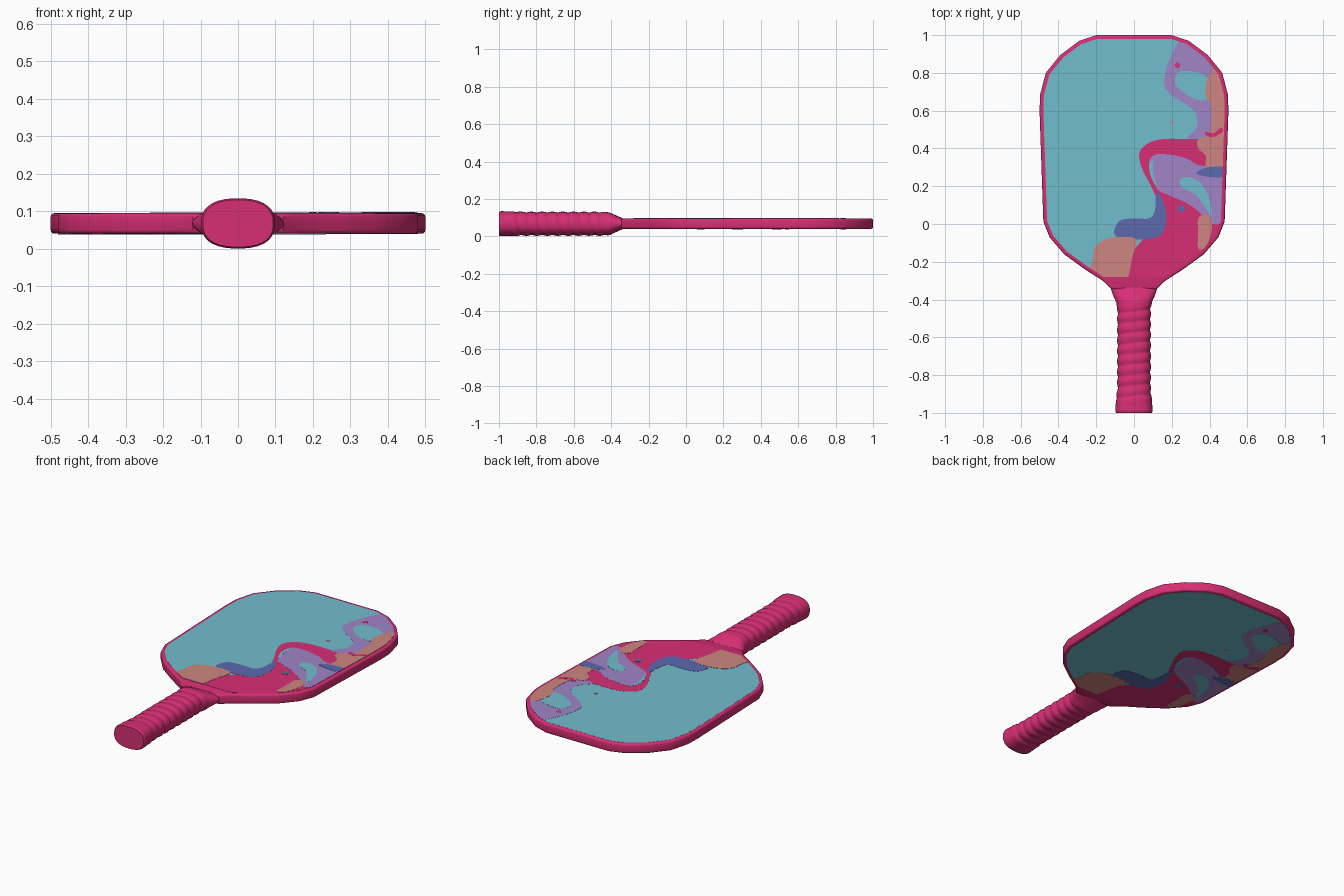
import bpy, bmesh, math
from mathutils import Vector

cube = bpy.data.objects.get("Cube")
if cube:
    bpy.data.objects.remove(cube)

MID = 0.0675      # height of the middle plane
HALF = 0.0275     # half thickness of the blade
RIM = 0.02        # width of the border around the painted faces
STEP = 0.0005     # height of one paint layer


def material(name, r, g, b):
    mat = bpy.data.materials.new(name)
    mat.use_nodes = True
    mat.diffuse_color = (r, g, b, 1)
    mat.node_tree.nodes["Principled BSDF"].inputs["Base Color"].default_value = (r, g, b, 1)
    return mat


pink = material("pink", 0.68, 0.028, 0.175)
teal = material("teal", 0.165, 0.51, 0.61)
purple = material("purple", 0.35, 0.235, 0.57)
blue = material("blue", 0.107, 0.144, 0.43)
orange = material("orange", 0.62, 0.24, 0.215)


def mesh_from(bm, name, mat):
    mesh = bpy.data.meshes.new(name)
    bm.to_mesh(mesh)
    bm.free()
    mesh.materials.append(mat)
    return mesh


def add_object(name, mesh):
    obj = bpy.data.objects.new(name, mesh)
    bpy.context.collection.objects.link(obj)
    obj.location.z = MID
    return obj


def smooth(obj, degrees):
    bpy.ops.object.select_all(action="DESELECT")
    obj.select_set(True)
    bpy.context.view_layer.objects.active = obj
    bpy.ops.object.shade_smooth_by_angle(angle=math.radians(degrees))


def mirrored(half):
    return half + [(-x, y) for x, y in reversed(half)]


# Blade: mirrored outline, extruded and rounded at the border
half_outline = [(0.2, 1), (0.29, 0.97), (0.39, 0.895), (0.467, 0.8), (0.497, 0.685), (0.5, 0.6),
                (0.48, 0.013), (0.447, -0.07), (0.37, -0.16), (0.26, -0.24), (0.166, -0.3)]
neck = [(0.12, -0.345)]
bm = bmesh.new()
base = bm.faces.new([bm.verts.new((x, y, -HALF)) for x, y in mirrored(half_outline + neck)])
top = bmesh.ops.extrude_face_region(bm, geom=[base])["geom"]
for v in top:
    if isinstance(v, bmesh.types.BMVert):
        v.co.z = HALF
bmesh.ops.recalc_face_normals(bm, faces=bm.faces)
border = [e for e in bm.edges if abs(e.verts[0].co.z - e.verts[1].co.z) < HALF]
bmesh.ops.bevel(bm, geom=border, offset=0.01, segments=3, profile=0.5, affect="EDGES")
smooth(add_object("blade", mesh_from(bm, "blade", pink)), 35)


# Painted faces: smooth closed shapes, trimmed to the border, on both sides
def curve_points(points, steps=6):
    out, n = [], len(points)
    for i in range(n):
        a, b, c, d = (Vector(points[(i + k) % n]) for k in (-1, 0, 1, 2))
        for s in range(steps):
            t = s / steps
            out.append((b * 2 + (c - a) * t + (a * 2 - b * 5 + c * 4 - d) * t ** 2
                        + (b * 3 - a - c * 3 + d) * t ** 3) / 2)
    return out


def paint(name, mat, layer, points, rounded=True):
    """Add a thin plate to each side; points are in hundredths of a unit."""
    z = HALF + STEP * layer
    bm = bmesh.new()
    outline = curve_points(points) if rounded else points
    bm.faces.new([bm.verts.new((x / 100, y / 100, z)) for x, y in outline])
    bmesh.ops.triangulate(bm, faces=bm.faces)
    edge = [Vector((x, y, 0)) for x, y in mirrored(half_outline)]
    for a, b in zip(edge, edge[1:] + edge[:1]):
        d = (b - a).normalized()
        outward = Vector((-d.y, d.x, 0))
        bmesh.ops.bisect_plane(bm, geom=bm.verts[:] + bm.edges[:] + bm.faces[:],
                               plane_co=a - outward * RIM, plane_no=outward, clear_outer=True)
    bm.normal_update()
    bmesh.ops.reverse_faces(bm, faces=[f for f in bm.faces if f.normal.z < 0])
    mesh = mesh_from(bm, name, mat)
    for side, turn in (("upper", 0), ("lower", math.pi)):
        obj = add_object(side + "_" + name, mesh)
        obj.rotation_euler.y = turn
        plate = obj.modifiers.new("thickness", "SOLIDIFY")
        plate.thickness = STEP * (layer + 1)
        plate.offset = -1


def dot(name, mat, x, y, r):
    paint(name, mat, 5, [(x + r, y), (x, y + r), (x - r, y), (x, y - r)])


paint("face_panel", teal, 1, [(-60, -40), (60, -40), (60, 110), (-60, 110)], rounded=False)
paint("pink_swirl", pink, 2, [
    (-3, -32), (-1, -16), (6, -6), (12, 10), (10, 18), (4, 30), (3, 38), (8, 43), (16, 45),
    (29, 45), (40, 45), (52, 45), (54, -10), (40, -30), (20, -38)])
paint("purple_top_wave", purple, 2, [
    (25, 98), (38, 104), (52, 85), (43, 60), (41, 48), (34, 44), (28, 45), (33, 51), (33, 58),
    (28, 63), (20, 68), (16, 74), (18, 85)])
paint("purple_middle_wave", purple, 3, [
    (8, 31), (10, 36), (16, 37), (27, 35), (35, 31), (52, 28), (52, 4), (41, 0), (35, 6),
    (28, 11), (19, 15), (12, 19)])
paint("blue_wave", blue, 3, [
    (-10, -2), (-7, 2), (0, 3), (8, 3), (11, 7), (12, 17), (16, 10), (17, 1), (14, -6),
    (6, -8), (-5, -8), (-10, -6)])
paint("orange_neck_patch", orange, 4, [
    (-22, -20), (-21, -13), (-17, -9), (-10, -7), (1, -8), (-1, -18), (-4, -30), (-12, -34),
    (-24, -28)])
paint("orange_side_patch", orange, 4, [
    (43, 82), (54, 82), (54, 28), (39, 28), (38, 36), (34, 40), (34, 45), (40, 48), (41, 62),
    (38, 68), (39, 77)])
paint("orange_low_patch", orange, 4, [
    (34, 3), (38, 5), (41, 2), (41, -4), (38, -12), (34, -13), (34, -5)])
paint("teal_top_island", teal, 3, [
    (23, 80), (29, 81), (37, 79), (40, 74), (39, 66), (33, 66), (27, 69), (22, 74)])
paint("teal_middle_island", teal, 4, [
    (24, 23), (28, 25), (35, 22), (40, 13), (41, 4), (37, 10), (32, 16), (26, 19)])
paint("teal_sliver", teal, 4, [(8, 31), (10, 34), (10, 28), (12, 20), (9, 25)])
paint("pink_stripe", pink, 5, [(38, 49), (42, 48), (46, 51), (47, 49), (42, 46), (38, 47)])
paint("blue_stripe", blue, 5, [(33, 27), (39, 30), (50, 30), (50, 25), (39, 25)])
dot("pink_dot", pink, 23, 84, 1.5)
dot("blue_dot", blue, 25, 8, 2)
dot("orange_dot", orange, 20, 54, 1)


# Handle: rounded octagon swept along y, with a spiral grip wrap
section = [Vector(p) for p in ((1, -0.5), (1, 0.5), (0.5, 1), (-0.5, 1),
                               (-1, 0.5), (-1, -0.5), (-0.5, -1), (0.5, -1))]
for _ in range(2):
    section = [p for a, b in zip(section, section[1:] + section[:1])
               for p in (a.lerp(b, 0.25), a.lerp(b, 0.75))]

# Stations: y, half width, half height
stations = [(-1, 0.094, 0.063), (-0.99, 0.099, 0.067), (-0.95, 0.096, 0.066),
            (-0.88, 0.086, 0.061), (-0.45, 0.086, 0.061), (-0.41, 0.096, 0.061),
            (-0.375, 0.112, 0.045), (-0.345, 0.122, 0.032), (-0.335, 0.115, 0.027)]
WRAP_START, WRAP_END, PITCH, RIDGE = -0.96, -0.4, 0.056, 0.006


def size_at(y):
    for a, b in zip(stations, stations[1:]):
        if y <= b[0]:
            t = (y - a[0]) / (b[0] - a[0])
            return a[1] + (b[1] - a[1]) * t, a[2] + (b[2] - a[2]) * t
    return stations[-1][1:]


bm = bmesh.new()
rings = []
COUNT = 110
for i in range(COUNT + 1):
    y = stations[0][0] + (stations[-1][0] - stations[0][0]) * i / COUNT
    w, h = size_at(y)
    fade = max(0, min(1, (y - WRAP_START) / PITCH, (WRAP_END - y) / PITCH))
    ring = []
    for p in section:
        turn = math.atan2(p.y, p.x) / math.tau
        ridge = RIDGE * fade * (abs(math.sin(math.pi * (y / PITCH + turn))) - 0.4)
        ring.append(bm.verts.new((p.x * (w + ridge), y, p.y * (h + ridge))))
    rings.append(ring)
for a, b in zip(rings, rings[1:]):
    for k in range(len(section)):
        n = (k + 1) % len(section)
        bm.faces.new((a[k], a[n], b[n], b[k]))
bm.faces.new(rings[0])
bm.faces.new(rings[-1])
bmesh.ops.recalc_face_normals(bm, faces=bm.faces)
smooth(add_object("handle", mesh_from(bm, "handle", pink)), 50)
